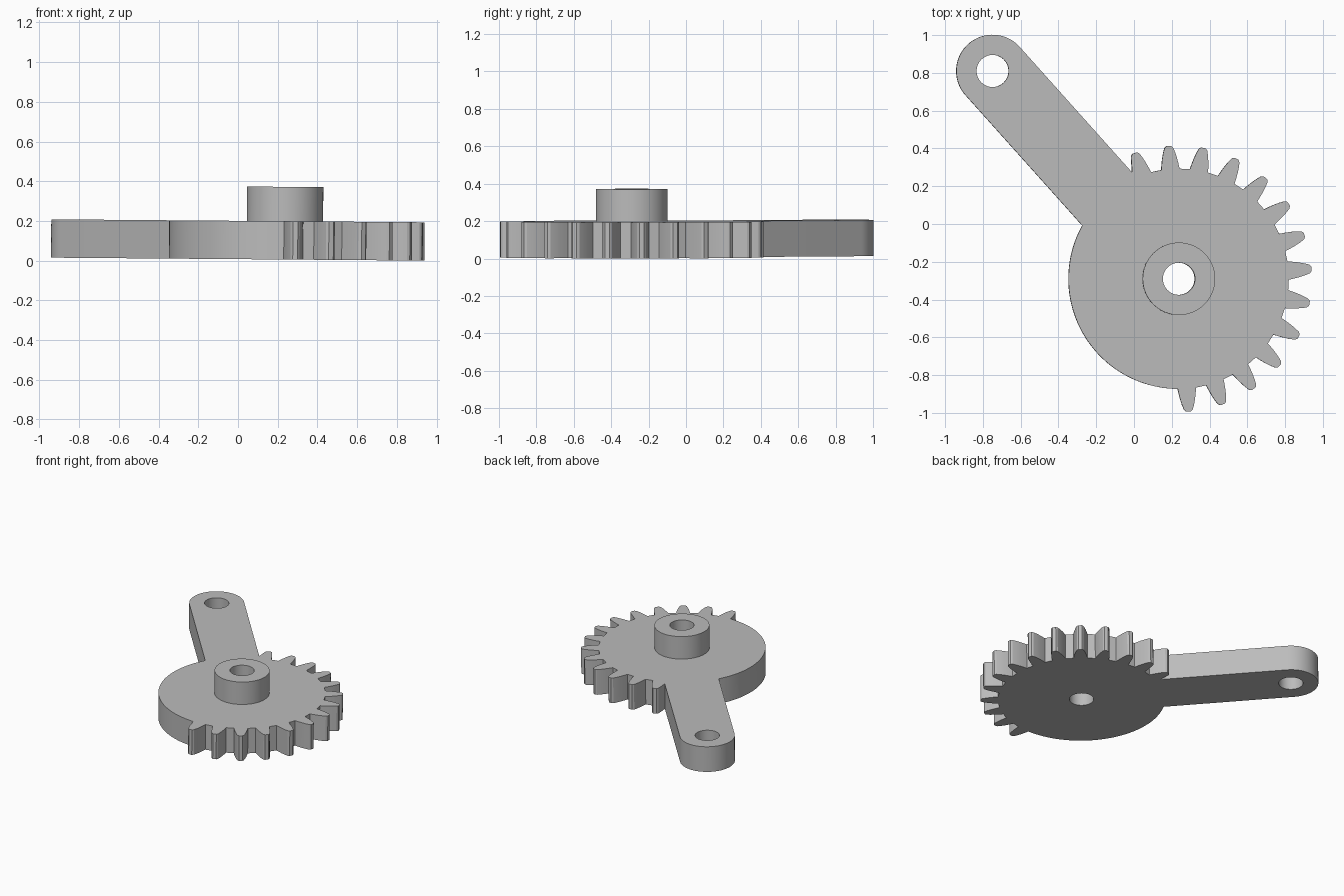
import bpy, bmesh
from math import sin, cos, asin, atan2, degrees, radians, hypot
from mathutils import Vector, Matrix

cube = bpy.data.objects.get("Cube")
if cube:
    bpy.data.objects.remove(cube)

GEAR = Vector((0.235, -0.29))      # gear axis
END = Vector((-0.75, 0.81))        # arm end axis
ROOT, ARM_R, BORE, HUB_R = 0.583, 0.192, 0.085, 0.192
PLATE_H, TOP = 0.193, 0.366
TEETH, PITCH, FIRST = 14, 15, -85.7
FLANK = [(ROOT, 4.8), (0.61, 4.2), (0.64, 3.5), (0.67, 2.7), (0.695, 1.9), (0.705, 1.0)]
TILT = Matrix.Translation((0, 0, 0.0075)) @ Matrix.Rotation(0.008, 4, 'Y')

grey = bpy.data.materials.new("grey")
grey.use_nodes = True
colour = (0.5, 0.5, 0.5, 1)
grey.diffuse_color = colour
grey.node_tree.nodes["Principled BSDF"].inputs["Base Color"].default_value = colour


def polar(centre, r, deg):
    return centre + Vector((cos(radians(deg)), sin(radians(deg)))) * r


def arc(centre, r, a0, a1, steps):
    return [polar(centre, r, a0 + (a1 - a0) * i / steps) for i in range(steps + 1)]


def circle(centre, r, steps=64):
    return arc(centre, r, 0, 360, steps)[:-1]


def extrude_loops(name, loops, z0, z1, bottom=True):
    """Fill nested outlines as one face with holes and extrude it upward."""
    bm = bmesh.new()
    edges = []
    for loop in loops:
        vs = [bm.verts.new((p.x, p.y, z0)) for p in loop]
        edges += [bm.edges.new((vs[i - 1], vs[i])) for i in range(len(vs))]
    bmesh.ops.triangle_fill(bm, use_beauty=True, use_dissolve=False, edges=edges)
    base = bm.faces[:]
    out = bmesh.ops.extrude_face_region(bm, geom=base, use_keep_orig=True)
    moved = [g for g in out["geom"] if isinstance(g, bmesh.types.BMVert)]
    bmesh.ops.translate(bm, verts=moved, vec=(0, 0, z1 - z0))
    bmesh.ops.recalc_face_normals(bm, faces=bm.faces)
    if not bottom:
        low = [f for f in bm.faces if f.normal.z < -0.5]
        bmesh.ops.delete(bm, geom=low, context='FACES_ONLY')
    mesh = bpy.data.meshes.new(name)
    bm.to_mesh(mesh)
    bm.free()
    mesh.materials.append(grey)
    ob = bpy.data.objects.new(name, mesh)
    bpy.context.collection.objects.link(ob)
    ob.matrix_world = TILT
    bpy.ops.object.select_all(action='DESELECT')
    ob.select_set(True)
    bpy.context.view_layer.objects.active = ob
    bpy.ops.object.shade_smooth_by_angle(angle=radians(25))
    return ob


# Toothed sector
outline = []
for k in range(TEETH):
    mid = FIRST + k * PITCH
    outline += [polar(GEAR, r, mid - h) for r, h in FLANK]
    falling = FLANK[::-1] if k < TEETH - 1 else FLANK[:1:-1]
    outline += [polar(GEAR, r, mid + h) for r, h in falling]

# Lever arm with rounded end, leaving from the last tooth
axis = END - GEAR
heading = degrees(atan2(axis.y, axis.x))
join = 0.616
outline.append(polar(GEAR, join, heading - degrees(asin(ARM_R / join))))
outline += arc(END, ARM_R, heading - 90, heading + 90, 40)

# Plain round back of the gear
back = heading + degrees(asin(ARM_R / ROOT))
outline += arc(GEAR, ROOT, back, 360 + FIRST - FLANK[0][1], 48)[:-1]

extrude_loops("gear_lever_plate", [outline, circle(GEAR, BORE), circle(END, BORE)], 0, PLATE_H)
extrude_loops("hub", [circle(GEAR, HUB_R), circle(GEAR, BORE)], PLATE_H, TOP, bottom=False)
